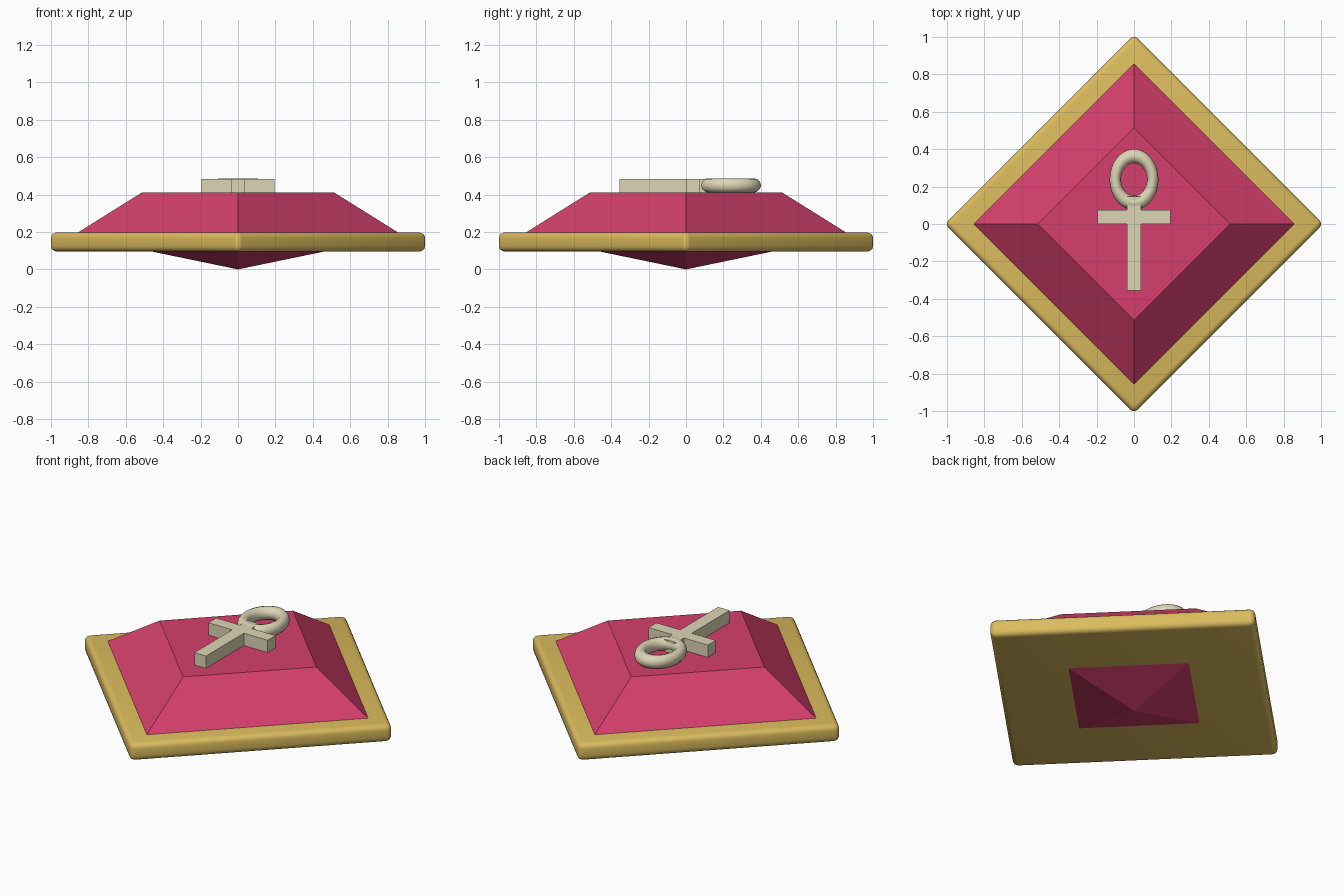
import bpy, bmesh
from math import radians

if "Cube" in bpy.data.objects:
    bpy.data.objects.remove(bpy.data.objects["Cube"])


def material(name, rgb):
    m = bpy.data.materials.new(name)
    m.diffuse_color = (*rgb, 1)
    m.use_nodes = True
    m.node_tree.nodes["Principled BSDF"].inputs["Base Color"].default_value = m.diffuse_color
    return m


def finish(name, bm, mat):
    bmesh.ops.recalc_face_normals(bm, faces=bm.faces)
    me = bpy.data.meshes.new(name)
    bm.to_mesh(me)
    bm.free()
    me.materials.append(mat)
    ob = bpy.data.objects.new(name, me)
    bpy.context.collection.objects.link(ob)
    return ob


def ring(bm, r, z):
    return [bm.verts.new((x * r, y * r, z)) for x, y in ((1, 0), (0, 1), (-1, 0), (0, -1))]


def bridge(bm, a, b):
    for i in range(4):
        j = (i + 1) % 4
        bm.faces.new((a[i], a[j], b[j], b[i]))


def smooth(ob):
    bpy.ops.object.select_all(action='DESELECT')
    ob.select_set(True)
    bpy.context.view_layer.objects.active = ob
    bpy.ops.object.shade_smooth_by_angle(angle=radians(40))


gold = material("gold", (0.71, 0.50, 0.11))
ruby = material("ruby", (0.66, 0.05, 0.15))
ivory = material("ivory", (0.72, 0.67, 0.46))

# Gold diamond plate with rounded edges
bm = bmesh.new()
low, high = ring(bm, 1.0124, 0.095), ring(bm, 1.0124, 0.197)
bridge(bm, low, high)
bm.faces.new(low)
bm.faces.new(high)
bmesh.ops.bevel(bm, geom=bm.edges[:], offset=0.03, segments=4, profile=0.5, affect='EDGES')
smooth(finish("gold_plate", bm, gold))

# Cut gem: flat table, sloped crown, pointed underside
bm = bmesh.new()
girdle, table = ring(bm, 0.88, 0.182), ring(bm, 0.515, 0.41)
bridge(bm, girdle, table)
bm.faces.new(table)
tip = bm.verts.new((0, 0, 0))
for i in range(4):
    bm.faces.new((girdle[i], girdle[(i + 1) % 4], tip))
finish("gem", bm, ruby)

# Cross of the ankh: mirrored half outline, extruded
half = [(0.038, -0.355), (0.038, 0), (0.195, 0), (0.195, 0.074), (0.038, 0.074), (0.038, 0.146)]
outline = half + [(-x, y) for x, y in reversed(half)]
bm = bmesh.new()
face = bm.faces.new([bm.verts.new((x, y, 0.408)) for x, y in outline])
ext = bmesh.ops.extrude_face_region(bm, geom=[face], use_keep_orig=True)
bmesh.ops.translate(bm, vec=(0, 0, 0.075),
                    verts=[v for v in ext["geom"] if isinstance(v, bmesh.types.BMVert)])
finish("ankh_cross", bm, ivory)

# Oval loop of the ankh
bpy.ops.mesh.primitive_torus_add(location=(0, 0.238, 0.449), major_radius=0.125, minor_radius=0.038,
                                 major_segments=48, minor_segments=12)
loop = bpy.context.object
loop.name = "ankh_loop"
loop.scale.x = 0.8
loop.data.materials.append(ivory)
bpy.ops.object.transform_apply(location=False, rotation=False, scale=True)
smooth(loop)
